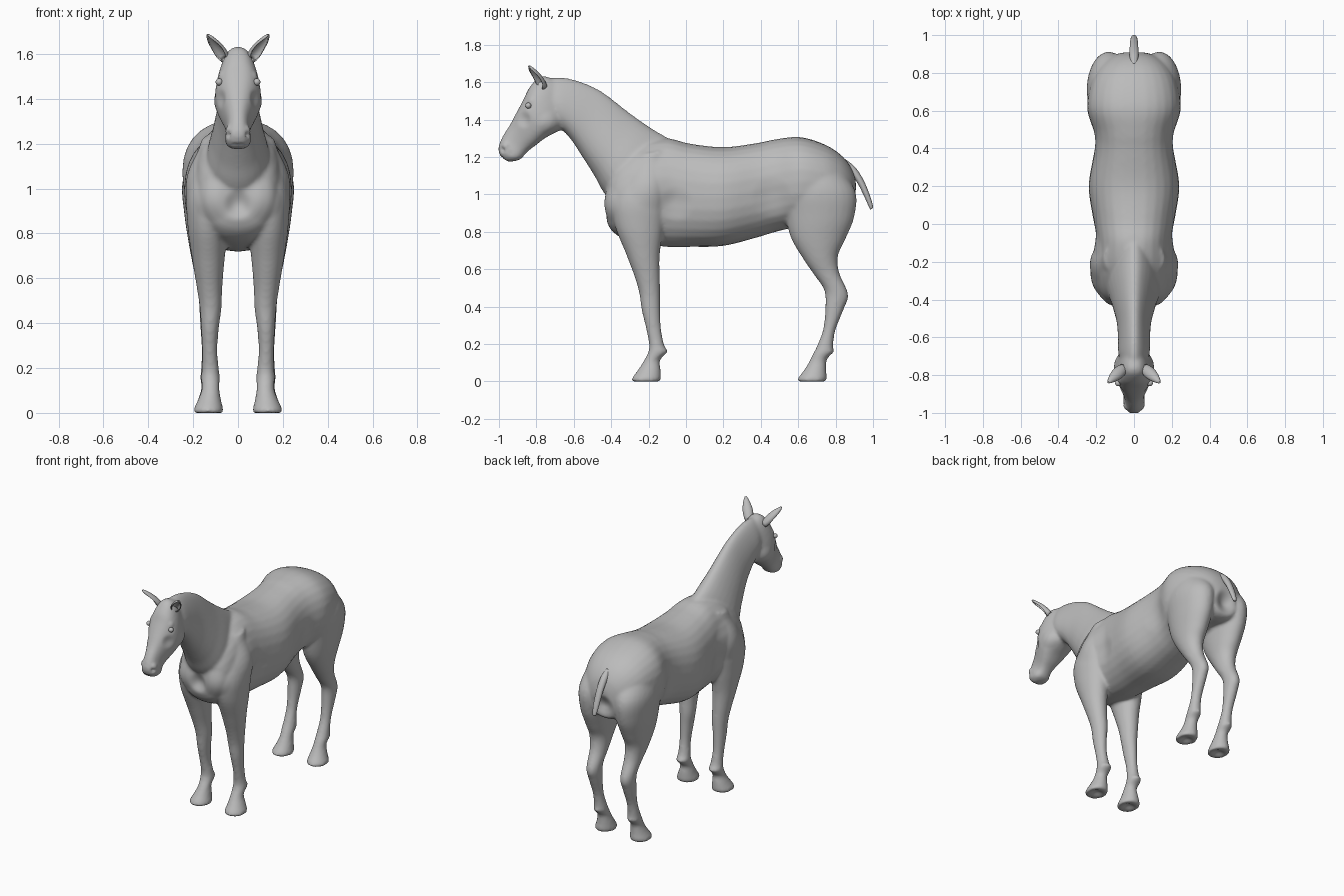
import bpy, bmesh, math
from mathutils import Vector

cube = bpy.data.objects.get("Cube")
if cube:
    bpy.data.objects.remove(cube, do_unlink=True)

grey = bpy.data.materials.new("plain grey")
grey.use_nodes = True
COLOUR = (.5, .5, .5, 1)
grey.diffuse_color = COLOUR
bsdf = next(n for n in grey.node_tree.nodes if n.type == 'BSDF_PRINCIPLED')
bsdf.inputs["Base Color"].default_value = COLOUR


def smooth_curve(a, b, c, d, t):
    """Catmull-Rom blend of four neighbouring values."""
    return b + .5 * t * (c - a + t * (2 * a - 5 * b + 4 * c - d + t * (3 * (b - c) + d - a)))


def refine(rows, steps=5):
    """Insert smooth in-between sections."""
    out = []
    last = len(rows) - 1
    for i in range(last):
        near = [rows[max(0, min(last, i + k))] for k in (-1, 0, 1, 2)]
        for s in range(steps):
            out.append([smooth_curve(*vals, s / steps) for vals in zip(*near)])
    return out + [rows[-1]]


def loft(bm, rows, side=1, taper=0, power=2, sides=28):
    """Skin sections (y, z of one edge, y, z of opposite edge, centre x, half width)."""
    rings = []
    for y1, z1, y2, z2, x, w in refine(rows):
        mid = Vector((x * side, (y1 + y2) / 2, (z1 + z2) / 2))
        half = Vector((0, (y1 - y2) / 2, (z1 - z2) / 2))
        ring = []
        for k in range(sides):
            a = math.tau * k / sides
            c, s = math.cos(a), math.sin(a)
            c = math.copysign(abs(c) ** (2 / power), c)
            s = math.copysign(abs(s) ** (2 / power), s)
            across = Vector((w * s * (1 - taper * c), 0, 0))
            ring.append(bm.verts.new(mid + half * c + across))
        rings.append(ring)
    faces = [bm.faces.new(rings[0]), bm.faces.new(rings[-1])]
    for r, q in zip(rings, rings[1:]):
        for k in range(sides):
            j = (k + 1) % sides
            faces.append(bm.faces.new((r[k], r[j], q[j], q[k])))
    bmesh.ops.recalc_face_normals(bm, faces=faces)


def make_object(name, bm):
    mesh = bpy.data.meshes.new(name)
    bm.to_mesh(mesh)
    bm.free()
    mesh.materials.append(grey)
    obj = bpy.data.objects.new(name, mesh)
    bpy.context.collection.objects.link(obj)
    for o in bpy.context.selected_objects:
        o.select_set(False)
    obj.select_set(True)
    bpy.context.view_layer.objects.active = obj
    return obj


# Barrel: station y, top z, bottom z, half width
barrel = [(-.425, 1.08, .86, .09), (-.4, 1.14, .81, .15), (-.34, 1.21, .765, .185),
          (-.23, 1.28, .735, .2), (-.1, 1.3, .72, .197), (.02, 1.272, .72, .215),
          (.2, 1.253, .725, .24), (.38, 1.275, .77, .212), (.48, 1.295, .8, .212),
          (.61, 1.307, .83, .248), (.74, 1.268, .85, .23), (.83, 1.21, .85, .185),
          (.885, 1.14, .87, .125), (.908, 1.07, .93, .06)]
# Neck, from the withers to the poll
neck = [(-.02, 1.26, -.28, .85, 0, .12), (-.17, 1.345, -.425, .99, 0, .135),
        (-.3, 1.435, -.49, 1.1, 0, .112), (-.45, 1.55, -.56, 1.21, 0, .088),
        (-.58, 1.608, -.62, 1.3, 0, .082), (-.69, 1.627, -.68, 1.36, 0, .08),
        (-.76, 1.61, -.74, 1.4, 0, .06)]
# Head, from the poll to the lips
head = [(-.69, 1.61, -.63, 1.43, 0, .05), (-.775, 1.632, -.655, 1.357, 0, .078),
        (-.835, 1.575, -.7, 1.33, 0, .098), (-.868, 1.51, -.755, 1.3, 0, .1),
        (-.905, 1.44, -.8, 1.265, 0, .08), (-.94, 1.375, -.84, 1.235, 0, .06),
        (-.975, 1.32, -.862, 1.212, 0, .052), (-1, 1.265, -.88, 1.192, 0, .058),
        (-1.002, 1.23, -.905, 1.18, 0, .052), (-.99, 1.2, -.95, 1.174, 0, .032)]
# Legs, from inside the body down to the sole
front_leg = [(-.27, 1.21, -.1, 1.24, .09, .07), (-.385, 1, -.1, 1, .128, .098),
             (-.385, .85, -.12, .82, .135, .09), (-.32, .68, -.14, .68, .132, .072),
             (-.275, .56, -.14, .56, .127, .057), (-.25, .47, -.138, .47, .122, .049),
             (-.237, .38, -.138, .38, .125, .04), (-.213, .28, -.133, .28, .126, .034),
             (-.198, .2, -.115, .19, .123, .038), (-.203, .155, -.097, .16, .123, .043),
             (-.232, .1, -.138, .115, .122, .039), (-.258, .06, -.135, .06, .127, .051),
             (-.29, .015, -.133, .012, .132, .067), (-.287, 0, -.14, 0, .132, .066)]
hind_leg = [(.57, 1.2, .81, 1.16, .1, .1), (.51, 1.04, .905, 1.02, .13, .118),
            (.53, .9, .9, .88, .135, .105), (.56, .77, .85, .755, .135, .086),
            (.63, .65, .812, .67, .135, .067), (.685, .57, .82, .58, .13, .054),
            (.738, .49, .868, .465, .128, .045), (.745, .4, .845, .39, .128, .041),
            (.733, .28, .798, .27, .128, .034), (.7, .19, .787, .18, .127, .039),
            (.68, .15, .793, .16, .127, .042), (.655, .1, .755, .12, .125, .039),
            (.63, .06, .75, .06, .127, .051), (.597, .015, .753, .015, .132, .065),
            (.6, 0, .747, 0, .132, .064)]

bm = bmesh.new()
loft(bm, [(y, top, y, low, 0, w) for y, top, low, w in barrel], power=2.3)
loft(bm, neck, taper=.3)
loft(bm, head, taper=.12, power=2.5)
for side in (1, -1):
    loft(bm, front_leg, side)
    loft(bm, hind_leg, side)
body = make_object("horse_body", bm)

# Fuse the parts into one skin
fuse = body.modifiers.new("fuse", 'REMESH')
fuse.mode = 'VOXEL'
fuse.voxel_size = .01
relax = body.modifiers.new("relax", 'SMOOTH')
relax.factor = .5
relax.iterations = 8
for m in ("fuse", "relax"):
    bpy.ops.object.modifier_apply(modifier=m)

# Sculpted details: centre, radius, push along the normal
sculpt = [((.05, -.985, 1.24), .022, -.016),      # nostril
          ((.045, -.968, 1.262), .028, .007),     # nostril rim
          ((.1, -.845, 1.475), .03, -.01),        # eye socket
          ((.095, -.84, 1.51), .035, .01),        # brow
          ((.085, -.87, 1.4), .05, -.01),         # cheek hollow
          ((.09, -.73, 1.38), .07, .008),         # jaw
          ((0, -.43, .93), .07, -.02),            # breast cleft
          ((.11, -.4, .95), .1, .015),            # breast muscle
          ((.2, -.17, 1.05), .14, .018),          # shoulder blade
          ((.2, -.05, .95), .1, -.01),            # girth groove
          ((0, .91, .95), .09, -.035),            # rump cleft
          ((.21, .46, .98), .12, -.01),           # flank hollow
          ((.132, -.21, 0), .05, -.016),          # front sole
          ((.132, .67, 0), .05, -.016)]           # hind sole
mouth = [((.05 - .01 * k, -.935 - .013 * k, 1.222 - .007 * k), .014, -.007) for k in range(5)]
for centre, radius, push in sculpt + mouth:
    normals = [v.normal.copy() for v in body.data.vertices]
    for side in ((1, -1) if centre[0] else (1,)):
        spot = Vector((centre[0] * side, centre[1], centre[2]))
        for v, n in zip(body.data.vertices, normals):
            d = (v.co - spot).length / radius
            if d < 1:
                v.co += n * push * (1 - d * d) ** 2
bpy.ops.object.shade_smooth()

# Tail stub
bm = bmesh.new()
loft(bm, [(.85, 1.19, .84, 1.14, 0, .02), (.905, 1.145, .88, 1.11, 0, .024),
          (.95, 1.075, .92, 1.055, 0, .023), (.985, .99, .957, .98, 0, .02),
          (1, .935, .982, .925, 0, .013), (.996, .925, .988, .92, 0, .005)], sides=14)
make_object("tail", bm)
bpy.ops.object.shade_smooth()

# Eyes and cupped ears
for side, label in ((1, "left"), (-1, "right")):
    bm = bmesh.new()
    bmesh.ops.create_uvsphere(bm, u_segments=16, v_segments=10, radius=.016)
    make_object(label + "_eye", bm).location = (.084 * side, -.843, 1.475)
    bpy.ops.object.shade_smooth()

    bm = bmesh.new()
    base, tip = Vector((.055 * side, -.762, 1.575)), Vector((.135 * side, -.838, 1.685))
    axis = (tip - base).normalized()
    opening = Vector((.5 * side, -.6, 0))
    opening = (opening - axis * opening.dot(axis)).normalized()
    lateral = axis.cross(opening)
    rows = []
    for i in range(11):
        t = i / 10
        r = .004 + .027 * math.sin(math.pi * (.2 + .8 * t)) ** .8 * (1 - .2 * t)
        spread = math.pi * (1 - .45 * math.sin(math.pi * t) ** .5)
        rows.append([bm.verts.new(base.lerp(tip, t) + r * (
            lateral * math.sin(spread * k / 7) - opening * .75 * math.cos(spread * k / 7)))
            for k in range(-7, 8)])
    for r, q in zip(rows, rows[1:]):
        for k in range(14):
            bm.faces.new((r[k], r[k + 1], q[k + 1], q[k]))
    bmesh.ops.recalc_face_normals(bm, faces=bm.faces)
    ear = make_object(label + "_ear", bm)
    shell = ear.modifiers.new("shell", 'SOLIDIFY')
    shell.thickness = .006
    shell.offset = 0
    bpy.ops.object.shade_smooth()
